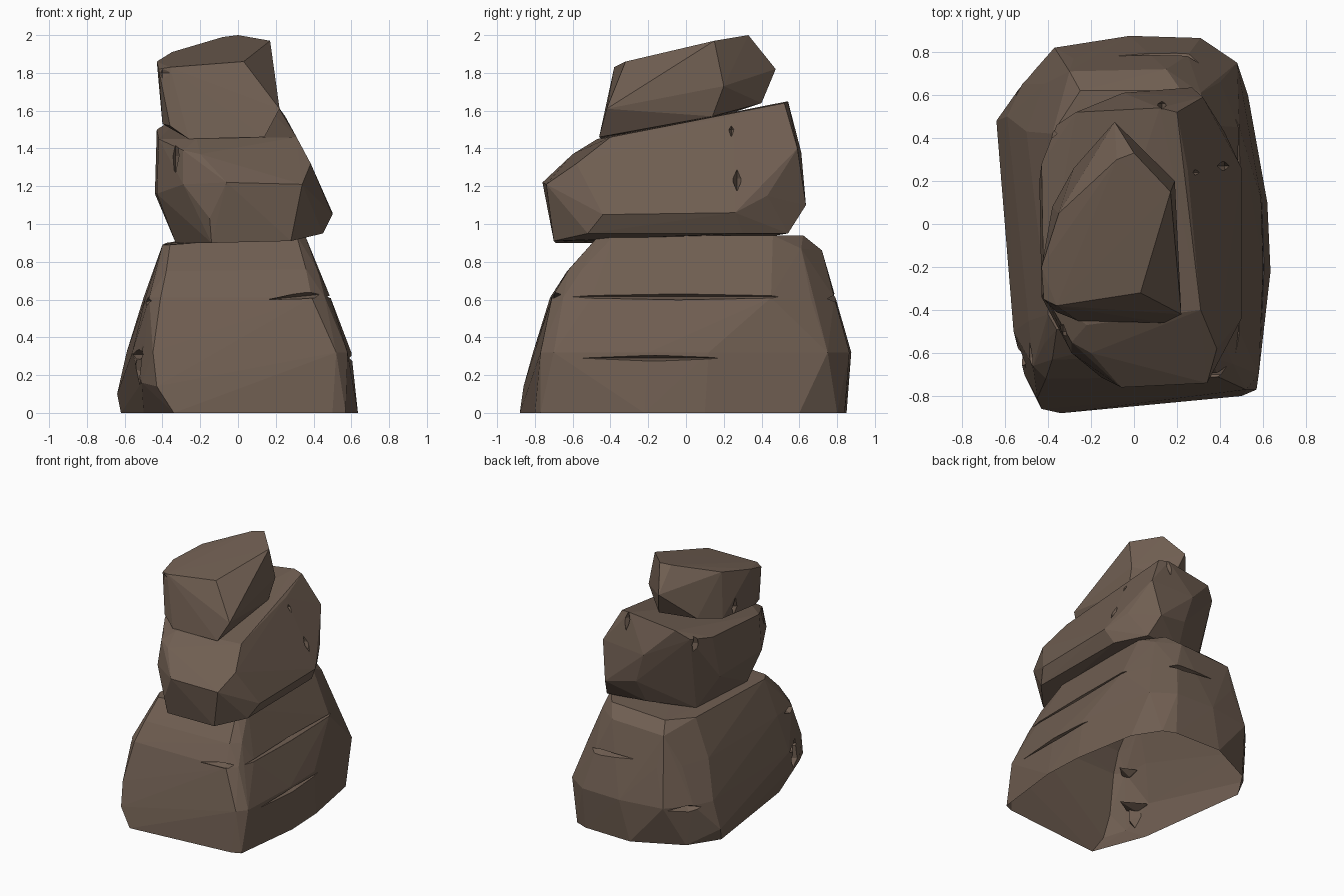
import bpy, bmesh
from mathutils import Vector, Matrix, Euler

stone = bpy.data.materials.new("brown stone")
stone.diffuse_color = (0.16, 0.112, 0.083, 1)


def hull(name, points):
    """Faceted boulder: the convex hull of its corner points."""
    bm = bmesh.new()
    for p in points:
        bm.verts.new(p)
    res = bmesh.ops.convex_hull(bm, input=bm.verts[:])
    junk = {g for g in res["geom_interior"] + res["geom_unused"]
            if isinstance(g, bmesh.types.BMVert)}
    bmesh.ops.delete(bm, geom=list(junk), context='VERTS')
    bmesh.ops.recalc_face_normals(bm, faces=bm.faces[:])
    mesh = bpy.data.meshes.new(name)
    bm.to_mesh(mesh)
    bm.free()
    mesh.materials.append(stone)
    ob = bpy.data.objects.new(name, mesh)
    bpy.context.collection.objects.link(ob)
    return ob


def crack(rock, centre, size, turn=(0, 0, 0)):
    """Cut a thin spindle-shaped crack into a rock."""
    m = Matrix.Translation(centre) @ Euler(turn).to_matrix().to_4x4()
    pts = []
    for axis in range(3):
        for s in (-1, 1):
            v = Vector((0, 0, 0))
            v[axis] = s * size[axis]
            pts.append(m @ v)
    cutter = hull("crack_cutter", pts)
    cutter.hide_render = True
    mod = rock.modifiers.new("crack", 'BOOLEAN')
    mod.operation = 'DIFFERENCE'
    mod.solver = 'EXACT'
    mod.object = cutter
    bpy.context.view_layer.objects.active = rock
    bpy.ops.object.modifier_apply(modifier=mod.name)
    bpy.data.objects.remove(cutter)


# Base boulder, given as outlines at rising heights
foot = [(-.34, -.88), (.5, -.8), (.57, -.77), (.635, -.22), (.62, .1), (.53, .6),
        (.4, .8), (.3, .84), (-.1, .85), (-.47, .67), (-.62, .44), (-.5, -.46)]
low = [(-.45, -.81), (.52, -.77), (.58, -.7), (.6, -.2), (.59, .12), (.48, .75),
       (.31, .865), (-.02, .875), (-.37, .82), (-.52, .65), (-.59, .5), (-.56, -.5)]
high = [(-.47, -.66), (-.41, -.72), (.39, -.71), (.46, -.65), (.49, -.5), (.49, .45),
        (.4, .66), (.25, .785), (-.28, .77), (-.42, .65), (-.5, .43), (-.49, -.45)]
crown = [(-.36, -.49, .89), (-.40, -.42, .89), (.31, -.46, .94), (.355, -.38, .94),
         (.34, .46, .94), (.22, .62, .94), (-.25, .62, .92), (-.38, .42, .90),
         (-.3, .71, .84), (.15, .72, .86), (.31, .61, .87),
         (-.38, -.63, .75), (-.42, -.56, .76), (.36, -.62, .76), (.42, -.55, .76)]
base = hull("base_boulder", [(x, y, 0) for x, y in foot] + [(x, y, .32) for x, y in low]
            + [(x, y, .61) for x, y in high] + crown
            + [(-.64, .48, .1), (-.43, -.86, .14), (-.51, -.7, .16)])
crack(base, (.49, -.04, .615), (.05, .85, .018))
crack(base, (.61, -.16, .29), (.06, .62, .018))
crack(base, (.36, -.7, .62), (.3, .05, .02), (0, -.1, 0))
crack(base, (-.55, -.62, .22), (.08, .07, .18), (.2, .25, 0))
crack(base, (-.54, -.6, .31), (.17, .1, .03))
crack(base, (.2, .8, .61), (.4, .07, .025), (0, .06, 0))
crack(base, (-.5, .68, .3), (.16, .06, .03), (0, 0, .8))
crack(base, (-.48, -.62, .59), (.1, .08, .025), (0, -.2, 0))

# The base is hollow underneath
bm = bmesh.new()
bm.from_mesh(base.data)
bmesh.ops.delete(bm, geom=[f for f in bm.faces if all(v.co.z < .003 for v in f.verts)],
                 context='FACES')
bm.to_mesh(base.data)
bm.free()

# Middle boulder
middle_low = [(-.33, -.3, .9), (-.14, -.69, .9), (.28, -.7, .91), (.45, -.52, .95),
              (.44, .3, .95), (.32, .54, .95), (0, .5, .96), (-.3, .3, .91),
              (.5, -.44, 1.05), (.5, .26, 1.06), (.42, .43, 1.15), (-.15, -.715, 1.03),
              (.27, .635, 1.1), (.02, .6, 1.15)]
middle_high = [(-.06, -.76, 1.22), (.34, -.74, 1.21), (-.29, -.6, 1.21), (-.43, -.34, 1.16),
               (-.44, .2, 1.16), (.32, .59, 1.4), (-.05, .61, 1.38), (.385, -.58, 1.32),
               (.31, -.4, 1.46), (.25, .25, 1.57), (.2, .52, 1.64), (.12, .54, 1.65),
               (-.27, .52, 1.6), (-.29, -.55, 1.39), (-.2, -.6, 1.37), (-.22, -.47, 1.45),
               (-.42, -.32, 1.45), (-.43, .28, 1.5), (-.36, .46, 1.53)]
middle = hull("middle_boulder", middle_low + middle_high)
crack(middle, (.30, .24, 1.5), (.05, .02, .04))
crack(middle, (.42, .27, 1.24), (.06, .025, .11))
crack(middle, (-.33, -.5, 1.36), (.025, .07, .11))
crack(middle, (-.38, .42, 1.48), (.05, .03, .11))
crack(middle, (.13, .56, 1.6), (.025, .05, .11))

# Top boulder
top_pts = [(-.36, -.38, 1.83), (.03, -.32, 1.86), (.17, .15, 1.97), (0, .33, 2),
           (-.08, .3, 1.99), (-.35, .05, 1.91), (-.43, -.2, 1.86), (-.42, -.35, 1.82),
           (.22, -.42, 1.61), (.19, .2, 1.73), (-.09, .475, 1.82), (.14, -.46, 1.46),
           (-.26, -.45, 1.45), (-.36, -.41, 1.52), (-.4, -.3, 1.53), (.17, .14, 1.57),
           (-.04, .4, 1.64), (-.38, .08, 1.56), (-.28, .26, 1.6), (0, .1, 1.54)]
top = hull("top_boulder", top_pts)
crack(top, (-.4, -.38, 1.8), (.04, .03, .06))
crack(top, (-.41, -.05, 1.6), (.06, .04, .1))
